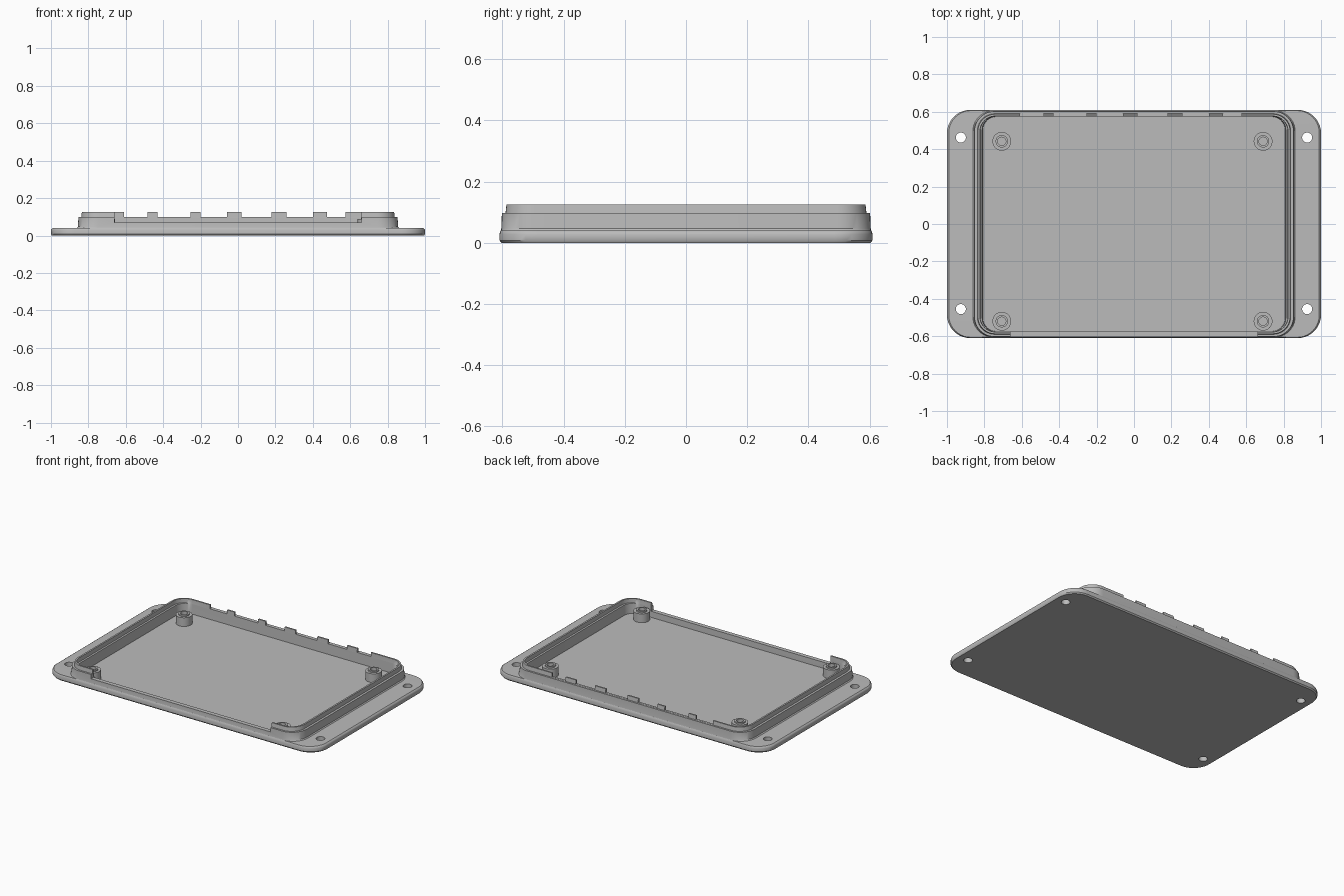
import bpy, bmesh, math
from mathutils import Matrix

cube = bpy.data.objects.get("Cube")
if cube:
    bpy.data.objects.remove(cube)

grey = bpy.data.materials.new("plain grey")
grey.use_nodes = True
grey.diffuse_color = (0.5, 0.5, 0.5, 1)
grey.node_tree.nodes["Principled BSDF"].inputs["Base Color"].default_value = (0.5, 0.5, 0.5, 1)


def finish(bm, name):
    bmesh.ops.recalc_face_normals(bm, faces=bm.faces)
    mesh = bpy.data.meshes.new(name)
    bm.to_mesh(mesh)
    bm.free()
    mesh.materials.append(grey)
    obj = bpy.data.objects.new(name, mesh)
    bpy.context.collection.objects.link(obj)
    return obj


def smooth(obj):
    bpy.ops.object.select_all(action='DESELECT')
    obj.select_set(True)
    bpy.context.view_layer.objects.active = obj
    bpy.ops.object.shade_smooth_by_angle(angle=math.radians(35))


def outline(hx, hy, r, z, steps=10):
    """Rounded rectangle with half sizes hx, hy; a circle when both equal r."""
    points = []
    for q, (sx, sy) in enumerate([(1, 1), (-1, 1), (-1, -1), (1, -1)]):
        for i in range(steps + 1):
            a = math.pi / 2 * (q + i / steps)
            points.append((sx * (hx - r) + r * math.cos(a),
                           sy * (hy - r) + r * math.sin(a), z))
    return points


def loft(sections, name):
    """Skin stacked outlines and cap both ends."""
    bm = bmesh.new()
    rings = [[bm.verts.new(p) for p in outline(*s)] for s in sections]
    n = len(rings[0])
    for a, b in zip(rings, rings[1:]):
        for i in range(n):
            j = (i + 1) % n
            bm.faces.new((a[i], a[j], b[j], b[i]))
    bm.faces.new(rings[0][::-1])
    bm.faces.new(rings[-1])
    bmesh.ops.remove_doubles(bm, verts=bm.verts, dist=1e-5)
    return finish(bm, name)


# Mounting flange, tray wall, stepped lip and floor in one skin
tray = loft([
    (0.995, 0.603, 0.120, 0.0),
    (1.0, 0.61, 0.125, 0.008),
    (1.0, 0.61, 0.125, 0.028),
    (0.997, 0.608, 0.123, 0.035),
    (0.99, 0.606, 0.118, 0.04),
    (0.862, 0.605, 0.110, 0.041),
    (0.856, 0.604, 0.108, 0.047),
    (0.853, 0.602, 0.106, 0.098),
    (0.838, 0.590, 0.094, 0.098),
    (0.835, 0.587, 0.092, 0.125),
    (0.824, 0.577, 0.082, 0.125),
    (0.822, 0.576, 0.080, 0.098),
    (0.812, 0.576, 0.075, 0.096),
    (0.808, 0.574, 0.072, 0.03),
], "tray")

# Cutters: open front, gaps between the back tabs, flange screw holes
bm = bmesh.new()


def box(x0, x1, y0, y1, z0, z1):
    place = Matrix.Translation(((x0 + x1) / 2, (y0 + y1) / 2, (z0 + z1) / 2))
    size = Matrix.Diagonal((x1 - x0, y1 - y0, z1 - z0, 1))
    bmesh.ops.create_cube(bm, size=1, matrix=place @ size)


box(-0.66, 0.66, -0.7, -0.5, 0.07, 0.2)
tab_edges = [-0.61, -0.485, -0.43, -0.255, -0.2, -0.06, 0.02,
             0.18, 0.26, 0.4, 0.475, 0.575]
for x0, x1 in zip(tab_edges[::2], tab_edges[1::2]):
    box(x0, x1, 0.55, 0.7, 0.099, 0.2)
for x in (-0.926, 0.926):
    for y in (-0.455, 0.462):
        bmesh.ops.create_cone(bm, cap_ends=True, segments=32, radius1=0.027, radius2=0.027,
                              depth=0.2, matrix=Matrix.Translation((x, y, 0)))
cutter = finish(bm, "tray_cutter")
cutter.hide_render = True

cut = tray.modifiers.new("openings", 'BOOLEAN')
cut.operation = 'DIFFERENCE'
cut.solver = 'EXACT'
cut.object = cutter
bpy.context.view_layer.objects.active = tray
bpy.ops.object.modifier_apply(modifier=cut.name)
bpy.data.objects.remove(cutter)
smooth(tray)

# Screw posts with a raised collar and a blind hole
post_profile = [(0.05, 0.028), (0.05, 0.088), (0.033, 0.088),
                (0.033, 0.097), (0.022, 0.097), (0.022, 0.045)]
for side, x in (("right", -0.707), ("left", 0.69)):
    for end, y in (("front", -0.52), ("back", 0.442)):
        post = loft([(r, r, r, z) for r, z in post_profile], f"{end}_{side}_screw_post")
        post.location = (x, y, 0)
        smooth(post)
